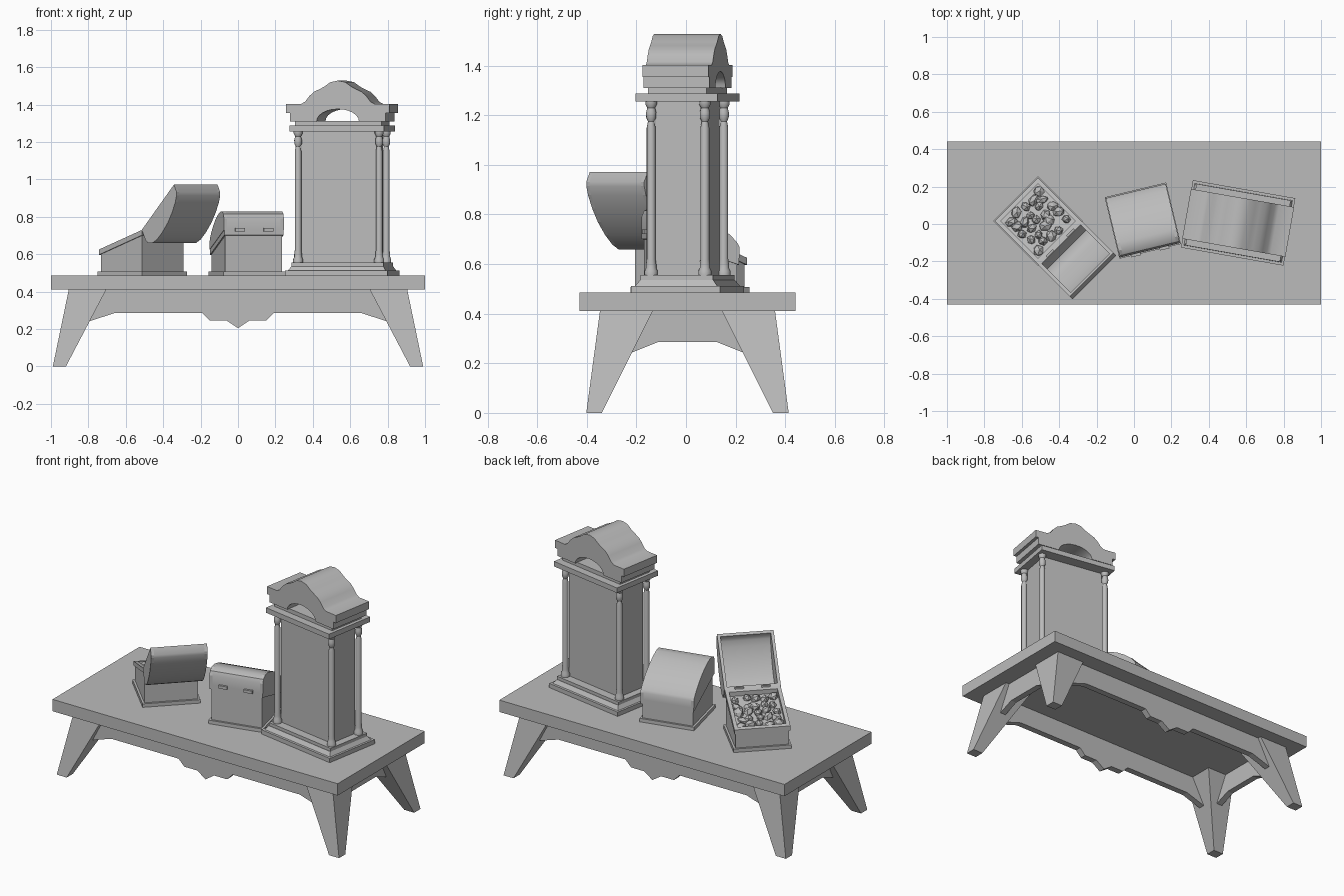
import bpy, bmesh, random
from math import radians, sin, cos, pi
from mathutils import Matrix, Vector

cube = bpy.data.objects.get("Cube")
if cube:
    bpy.data.objects.remove(cube, do_unlink=True)

random.seed(4)
TOP = 0.485                      # height of the table surface

grey = bpy.data.materials.new("plain_grey")
grey.use_nodes = True
grey.diffuse_color = (0.5, 0.5, 0.5, 1)
grey.node_tree.nodes["Principled BSDF"].inputs["Base Color"].default_value = (0.5, 0.5, 0.5, 1)


def finish(name, bm, matrix, smooth=False):
    bmesh.ops.recalc_face_normals(bm, faces=bm.faces)
    mesh = bpy.data.meshes.new(name)
    bm.to_mesh(mesh)
    bm.free()
    mesh.materials.append(grey)
    obj = bpy.data.objects.new(name, mesh)
    bpy.context.collection.objects.link(obj)
    obj.matrix_world = matrix
    if smooth:
        bpy.ops.object.select_all(action='DESELECT')
        obj.select_set(True)
        bpy.context.view_layer.objects.active = obj
        bpy.ops.object.shade_smooth_by_angle(angle=radians(35))
    return obj


def prism(name, points, start, end, axis, matrix, smooth=False):
    """Extrude a flat (x or y, z) outline along y or x."""
    bm = bmesh.new()

    def vert(u, v, w):
        return bm.verts.new((w, u, v) if axis == 'x' else (u, w, v))
    a = [vert(u, v, start) for u, v in points]
    b = [vert(u, v, end) for u, v in points]
    bm.faces.new(a)
    bm.faces.new(b[::-1])
    for i in range(len(a)):
        j = (i + 1) % len(a)
        bm.faces.new((a[i], b[i], b[j], a[j]))
    return finish(name, bm, matrix, smooth)


def frustum(name, low, high, z0, z1, matrix):
    """Box between two rectangles given as (x0, x1, y0, y1)."""
    bm = bmesh.new()
    for (x0, x1, y0, y1), z in ((low, z0), (high, z1)):
        for x, y in ((x0, y0), (x1, y0), (x1, y1), (x0, y1)):
            bm.verts.new((x, y, z))
    v = list(bm.verts)
    bm.faces.new(v[:4])
    bm.faces.new(v[4:])
    for i in range(4):
        j = (i + 1) % 4
        bm.faces.new((v[i], v[j], v[j + 4], v[i + 4]))
    return finish(name, bm, matrix)


def slab(name, hx, hy, z0, z1, matrix, top=None):
    tx, ty = top or (hx, hy)
    return frustum(name, (-hx, hx, -hy, hy), (-tx, tx, -ty, ty), z0, z1, matrix)


def turned(name, profile, matrix, sides=12):
    bm = bmesh.new()
    rings = [[bm.verts.new((r * cos(2 * pi * i / sides), r * sin(2 * pi * i / sides), z))
              for i in range(sides)] for r, z in profile]
    bm.faces.new(rings[0])
    bm.faces.new(rings[-1])
    for a, b in zip(rings, rings[1:]):
        for i in range(sides):
            j = (i + 1) % sides
            bm.faces.new((a[i], a[j], b[j], b[i]))
    return finish(name, bm, matrix, True)


def mirrored(half):
    """Complete an outline whose right half runs from the outside to the middle."""
    return half + [(-x, z) for x, z in reversed(half) if x > 0]


def placed(x, y, turn):
    return Matrix.Translation((x, y, 0)) @ Matrix.Rotation(radians(turn), 4, 'Z')


# Table: top, splayed legs, shaped aprons
table = placed(0, 0.006, 0)
slab("table_top", 1.0, 0.436, 0.41, TOP, table)
for sx, side in ((1, "left"), (-1, "right")):
    for sy, end in ((-1, "front"), (1, "back")):
        frustum(f"{end}_{side}_leg",
                (sx * 0.92, sx * 0.99, sy * 0.345, sy * 0.408),
                (sx * 0.705, sx * 0.905, sy * 0.14, sy * 0.353), 0, 0.41, table)
long_edge = mirrored([(0.86, 0.41), (0.86, 0.23), (0.80, 0.24), (0.66, 0.285),
                      (0.19, 0.285), (0.15, 0.245), (0.06, 0.245), (0, 0.205)])
short_edge = mirrored([(0.32, 0.41), (0.32, 0.225), (0.22, 0.245), (0.12, 0.285)])
for s, end, side in ((-1, "front", "right"), (1, "back", "left")):
    prism(f"{end}_apron", long_edge, s * 0.29, s * 0.33, 'y', table)
    prism(f"{side}_apron", short_edge, s * 0.84, s * 0.88, 'x', table)

# Cabinet: stepped base, body, corner columns, cornice, arched pediment
cab = placed(0.557, 0.006, -10)
slab("cabinet_base", 0.278, 0.183, TOP, 0.512, cab)
slab("cabinet_base_slope", 0.265, 0.168, 0.512, 0.535, cab, (0.25, 0.15))
slab("cabinet_base_step", 0.25, 0.148, 0.535, 0.555, cab)
slab("cabinet_body", 0.205, 0.095, 0.555, 1.255, cab)
column = [(0.027, 0.555), (0.027, 0.572), (0.021, 0.585), (0.021, 0.60), (0.018, 0.62),
          (0.018, 1.15), (0.013, 1.175), (0.02, 1.19), (0.021, 1.21), (0.016, 1.23),
          (0.024, 1.245), (0.024, 1.255)]
for sx, side in ((1, "left"), (-1, "right")):
    for sy, end in ((-1, "front"), (1, "back")):
        turned(f"{end}_{side}_column", column,
               cab @ Matrix.Translation((sx * 0.22, sy * 0.11, 0)))
slab("cornice", 0.256, 0.167, 1.255, 1.287, cab)
slab("cornice_neck", 0.235, 0.12, 1.287, 1.312, cab)
arch = [(0.115 * cos(a * pi / 12), 1.31 + 0.066 * sin(a * pi / 12)) for a in range(13)]
hump = mirrored([(0.26, 1.31), (0.26, 1.355), (0.28, 1.355), (0.28, 1.403), (0.20, 1.403),
                 (0.178, 1.415), (0.155, 1.445), (0.13, 1.468), (0.10, 1.482),
                 (0.075, 1.495), (0.04, 1.52), (0, 1.528)])
prism("pediment", hump + arch[::-1], -0.135, 0.135, 'y', cab, True)


# Slant-topped chests hinged on the high side
W = 0.163
HIGH, LOW = 0.73, 0.625          # rim heights at the hinge and at the opening side


def rim_z(y):
    return HIGH + (LOW - HIGH) * (y + W) / (2 * W)


def band(y0, y1, up, down):
    """Strip that follows the slanted rim."""
    return [(y0, rim_z(y0) + up), (y1, rim_z(y1) + up),
            (y1, rim_z(y1) - down), (y0, rim_z(y0) - down)]


def chest(tag, m, opening):
    slab(f"{tag}_plinth", 0.169, 0.169, TOP, 0.507, m)
    b = 0.156
    prism(f"{tag}_box", [(-b, 0.5), (-b, rim_z(-b) - 0.028), (b, rim_z(b) - 0.028), (b, 0.5)],
          -b, b, 'x', m)
    for s, side in ((1, "left"), (-1, "right")):
        prism(f"{tag}_{side}_rim", band(-W, W, 0, 0.028), s * W, s * (W - 0.022), 'x', m)
    for s, end in ((-1, "hinge"), (1, "opening")):
        y0, y1 = sorted((s * W, s * (W - 0.022)))
        prism(f"{tag}_{end}_rim", band(y0, y1, 0, 0.028), 0.022 - W, W - 0.022, 'x', m)
    for s, side in ((1, "left"), (-1, "right")):
        slab(f"{tag}_{side}_hinge", 0.026, 0.008, 0.722, 0.74,
             m @ Matrix.Translation((s * 0.078, -W - 0.006, 0)))

    # Domed hollow lid, turned about the hinge line
    pivot = Matrix.Translation((0, -W, HIGH))
    lid = m @ pivot @ Matrix.Rotation(radians(opening), 4, 'X') @ pivot.inverted()
    outer = [(-W, HIGH), (-W, 0.79), (-0.153, 0.815), (-0.125, 0.829), (-0.085, 0.828),
             (-0.03, 0.812), (0.03, 0.785), (0.085, 0.75), (0.13, 0.713), (0.155, 0.685),
             (W, 0.67), (W, LOW)]
    inner = [(y * 0.9, z - 0.016) for y, z in outer[1:-1]]
    t = 0.016
    inner = [(t - W, rim_z(t - W))] + inner + [(W - t, rim_z(W - t))]
    prism(f"{tag}_lid_shell", outer + inner[::-1], t - W, W - t, 'x', lid, True)
    for s, side in ((1, "left"), (-1, "right")):
        prism(f"{tag}_{side}_lid_end", outer, s * (W + 0.002), s * (W - t), 'x', lid)


chest("closed_chest", placed(0.047, 0.018, 13.5), 0)
treasure = placed(-0.513, 0.016, 45)
chest("open_chest", treasure, 153)

# Rough stones filling the open chest
bm = bmesh.new()
for i in range(5):
    for j in range(5):
        x = -0.104 + 0.052 * i + random.uniform(-0.012, 0.012)
        y = -0.104 + 0.052 * j + random.uniform(-0.012, 0.012)
        spin = Matrix.Rotation(random.uniform(0, 6), 4, Vector((random.random(), random.random(), 1)))
        size = Matrix.Diagonal((random.uniform(0.025, 0.04), random.uniform(0.02, 0.035), 0.026, 1))
        bmesh.ops.create_icosphere(
            bm, subdivisions=1, radius=1,
            matrix=Matrix.Translation((x, y, rim_z(y) - 0.026)) @ spin @ size)
finish("stones", bm, treasure)
